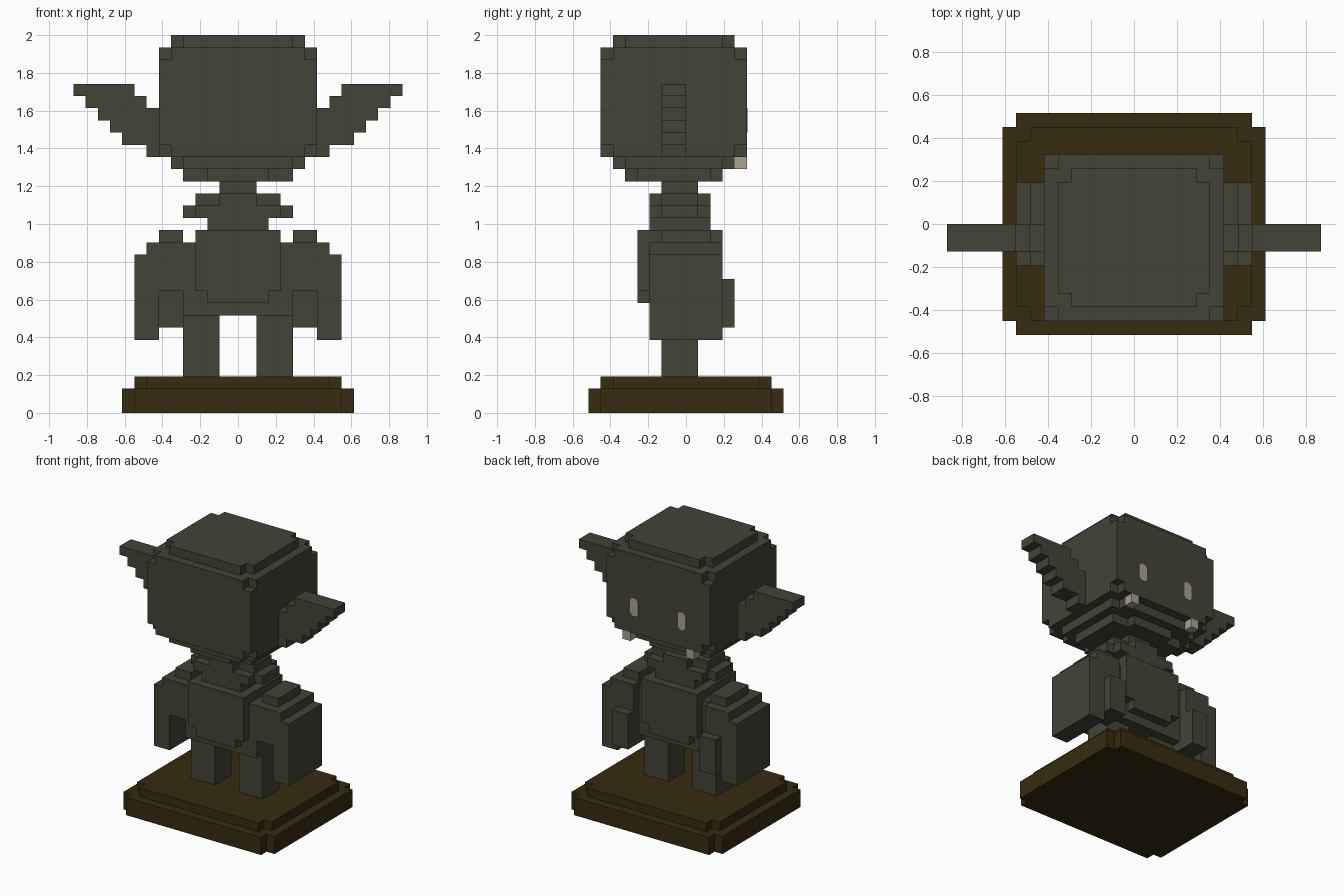
import bpy, bmesh

if "Cube" in bpy.data.objects:
    bpy.data.objects.remove(bpy.data.objects["Cube"])

U = 2 / 31  # size of one block; all coordinates below are in blocks


def material(name, rgb):
    m = bpy.data.materials.new(name)
    m.diffuse_color = (*rgb, 1)
    m.use_nodes = True
    m.node_tree.nodes["Principled BSDF"].inputs["Base Color"].default_value = m.diffuse_color
    return m


SKIN = material("dark olive grey", (0.056, 0.056, 0.039))
WOOD = material("dark brown", (0.037, 0.025, 0.0048))
BONE = material("bone", (0.40, 0.36, 0.29))


def prism(bm, points, axis, lo, hi):
    """Extrude a closed 2D outline along z (points are x, y) or y (points are x, z)."""
    def place(p, h):
        v = (p[0], p[1], h) if axis == "z" else (p[0], h, p[1])
        return [c * U for c in v]
    face = bm.faces.new([bm.verts.new(place(p, lo)) for p in points])
    new = bmesh.ops.extrude_face_region(bm, geom=[face])["geom"]
    for v in new:
        if isinstance(v, bmesh.types.BMVert):
            v.co["xyz".index(axis)] = hi * U


def slab(x, y0, y1, z0, z1, nx=0, ny=0):
    """Layer centred on x = 0, with square notches nx by ny in its corners."""
    if not nx:
        pts = [(-x, y0), (x, y0), (x, y1), (-x, y1)]
    else:
        a, c, d = x - nx, y0 + ny, y1 - ny
        pts = [(-a, y0), (a, y0), (a, c), (x, c), (x, d), (a, d),
               (a, y1), (-a, y1), (-a, d), (-x, d), (-x, c), (-a, c)]
    return pts, "z", z0, z1


def box(x0, x1, y0, y1, z0, z1):
    return [(x0, y0), (x1, y0), (x1, y1), (x0, y1)], "z", z0, z1


def part(name, mat, solids, mirror=False):
    bm = bmesh.new()
    for s in solids:
        prism(bm, *s)
    if mirror:
        copy = bmesh.ops.duplicate(bm, geom=bm.verts[:] + bm.edges[:] + bm.faces[:])["geom"]
        for v in copy:
            if isinstance(v, bmesh.types.BMVert):
                v.co.x *= -1
    bmesh.ops.recalc_face_normals(bm, faces=bm.faces[:])
    mesh = bpy.data.meshes.new(name)
    bm.to_mesh(mesh)
    bm.free()
    mesh.materials.append(mat)
    ob = bpy.data.objects.new(name, mesh)
    bpy.context.collection.objects.link(ob)
    return ob


# Stepped plinth
part("plinth", WOOD, [slab(9.5, -8, 8, 0, 2, 1, 1), slab(8.5, -7, 7, 2, 3, 1, 1)])

# Legs
part("legs", SKIN, [box(1.5, 4.5, -2, 1, 3, 8)], mirror=True)

# Torso with raised chest and back plates
chest = [(-2.5, 9), (2.5, 9), (2.5, 10), (3.5, 10), (3.5, 15),
         (-3.5, 15), (-3.5, 10), (-2.5, 10)]
part("torso", SKIN, [slab(4.5, -3, 2, 8, 14), slab(3.5, -3, 2, 14, 15),
                     slab(2.5, -3, 2, 15, 16)])
part("chest_plate", SKIN, [(chest, "y", -4, -3)])
part("back_plate", SKIN, [(chest, "y", 2, 3)])

# Collar and neck
part("collar", SKIN, [slab(4.5, -3, 2, 16, 17, 1, 1), slab(3.5, -3, 2, 17, 18, 2, 1)])
part("neck", SKIN, [slab(1.5, -2, 1, 18, 19)])

# Arms: stepped shoulder, outer sleeve, and a hand set inside it
sleeve = [(4.5, 10), (6.5, 10), (6.5, 6), (8.5, 6), (8.5, 13),
          (7.5, 13), (7.5, 14), (4.5, 14)]
part("arms", SKIN, [(sleeve, "y", -3, 3), box(4.5, 6.5, -2, 2, 14, 15)], mirror=True)
part("hands", SKIN, [box(4.5, 6.5, 1, 3, 7, 10), box(4.5, 6.5, 3, 4, 7, 11)], mirror=True)

# Head: stacked layers, notched at the corners
part("jaw", SKIN, [slab(4.5, -5, 3, 19, 20, 2, 1), slab(5.5, -6, 4, 20, 21, 1, 1)])
part("head", SKIN, [slab(6.5, -7, 5, 21, 22, 1, 1), slab(6.5, -7, 5, 22, 29),
                    slab(6.5, -7, 5, 29, 30, 1, 1)])
part("crown", SKIN, [slab(5.5, -6, 4, 30, 31, 1, 1)])

# Ears: one stepped outline per side
ear = [(6.5, 21)]
for z, tip in zip(range(21, 27), (7.5, 9.5, 10.5, 11.5, 12.5, 13.5)):
    ear += [(tip, z), (tip, z + 1)]
ear += [(8.5, 27), (8.5, 26), (7.5, 26), (7.5, 25), (6.5, 25)]
part("ears", SKIN, [(ear, "y", -2, 0)], mirror=True)

# Face on the +y side: thin eye plates with clipped corners, and tusks
eye = [(2.75, 23), (3.25, 23), (3.5, 23.3), (3.5, 24.7),
       (3.25, 25), (2.75, 25), (2.5, 24.7), (2.5, 23.3)]
part("eyes", BONE, [(eye, "y", 4.98, 5.05)], mirror=True)
part("tusks", BONE, [box(3.5, 4.5, 4, 5, 20, 21)], mirror=True)
